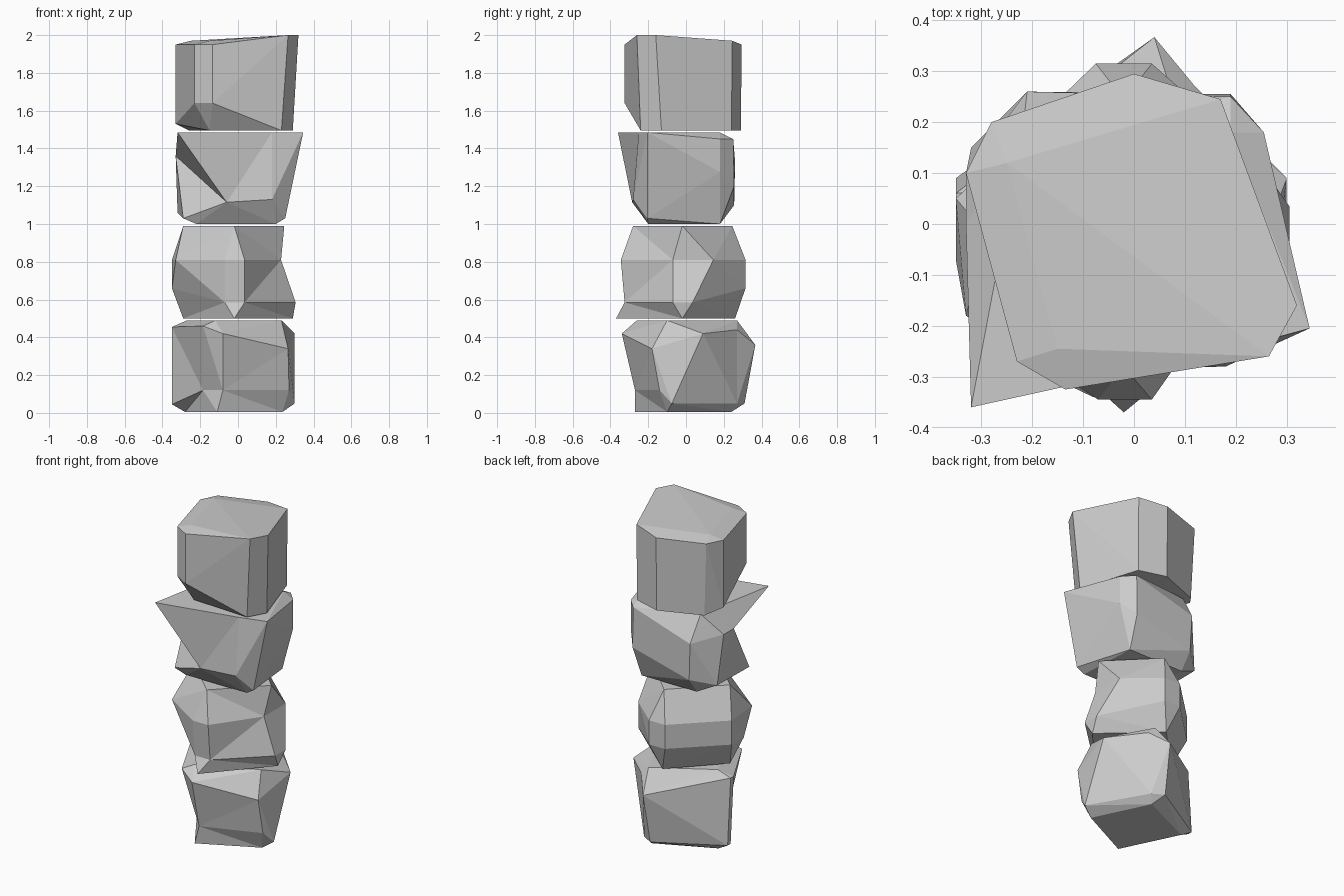
import bpy, bmesh, math
from mathutils import Vector

if "Cube" in bpy.data.objects:
    bpy.data.objects.remove(bpy.data.objects["Cube"])


def finish(name, bm):
    bmesh.ops.dissolve_limit(bm, angle_limit=math.radians(3),
                             verts=bm.verts, edges=bm.edges)
    bmesh.ops.recalc_face_normals(bm, faces=bm.faces)
    me = bpy.data.meshes.new(name)
    bm.to_mesh(me)
    bm.free()
    ob = bpy.data.objects.new(name, me)
    bpy.context.collection.objects.link(ob)


def level(z, *xy):
    return [(x, y, z) for x, y in xy]


def twice(ring):
    """Four single corners doubled, to meet a ring of eight split corners."""
    return [p for p in ring for _ in range(2)]


def lofted_stone(name, rings):
    """Stone skinned over rings of eight points (front, right, back, left)."""
    bm = bmesh.new()
    vs = [[bm.verts.new(p) for p in ring] for ring in rings]
    for lo, hi in zip(vs, vs[1:]):
        for i in range(8):
            j = (i + 1) % 8
            bm.faces.new((lo[i], lo[j], hi[j], hi[i]))
    bm.faces.new(vs[0][::-1])
    bm.faces.new(vs[-1])
    bmesh.ops.remove_doubles(bm, verts=bm.verts, dist=0.001)
    bmesh.ops.triangulate(bm, faces=bm.faces, quad_method='SHORT_EDGE')
    finish(name, bm)


def hull_stone(name, rings):
    """Convex stone around all the ring points."""
    bm = bmesh.new()
    for ring in rings:
        for p in ring:
            bm.verts.new(p)
    bmesh.ops.convex_hull(bm, input=bm.verts)
    loose = [v for v in bm.verts if not v.link_faces]
    bmesh.ops.delete(bm, geom=loose, context='VERTS')
    finish(name, bm)


# bottom stone: turned block with split, chipped corners
lofted_stone("bottom_stone", [
    twice(level(.005, (-.11, -.27), (.235, -.1), (.07, .24), (-.28, .08))),
    [(-.185, -.14, .12), (-.08, -.27, .12), (.27, -.14, .12), (.3, -.075, .05),
     (.1, .27, .05), (.03, .31, .05), (-.35, .09, .045), (-.35, .06, .045)],
    [(-.185, -.29, .46), (-.08, -.34, .42), (.265, -.18, .34), (.3, .09, .42),
     (.12, .27, .44), (.04, .367, .36), (-.35, .06, .455), (-.35, .03, .455)],
    twice(level(.49, (-.12, -.26), (.23, -.1), (.07, .27), (-.27, .07))),
])

# lower middle stone: diamond plan with split corners and a dented right side
lofted_stone("lower_middle_stone", [
    twice(level(.50, (-.02, -.37), (.29, -.02), (-.02, .26), (-.29, -.02))),
    [(-.07, -.325, .585), (.035, -.325, .585), (.305, -.07, .585),
     (.305, .035, .585), (.035, .315, .66), (-.075, .315, .66),
     (-.35, .05, .66), (-.35, -.07, .66)],
    level(.81, (-.07, -.345), (.035, -.345), (.228, -.07), (.228, .145),
          (.035, .315), (-.075, .315), (-.35, .05), (-.33, -.18)),
    twice(level(.99, (-.02, -.28), (.245, -.02), (-.02, .245), (-.29, -.02))),
])

# upper middle stone: overhanging pointed front corners, undercut on the left
spike = (-.32, -.36, 1.485)
lofted_stone("upper_middle_stone", [
    twice(level(1.0, (-.22, -.2), (.2, -.2), (.18, .18), (-.2, .18))),
    [(-.29, -.21, 1.03), (-.06, -.285, 1.115), (.18, -.28, 1.13),
     (.25, -.205, 1.03), (.255, .18, 1.275), (.19, .255, 1.2),
     (-.2, .255, 1.1), (-.32, .15, 1.06)],
    [(-.33, .0, 1.36), spike, (.18, -.25, 1.485), (.345, -.205, 1.485),
     (.255, .18, 1.45), (.19, .25, 1.45), (-.21, .26, 1.33), (-.33, .1, 1.36)],
    [spike, spike, (.18, -.25, 1.485), (.345, -.205, 1.485)]
    + twice(level(1.485, (.19, .18), (-.22, .17))),
])

# top stone: convex block with a sloping top
hull_stone("top_stone", [
    level(1.495, (.23, -.24), (.29, -.13), (.17, .24), (0, .29),
          (-.26, .19), (-.15, -.22)),
    level(1.53, (-.33, .1)),
    level(1.64, (-.23, -.27), (-.135, -.325)),
    level(1.95, (-.23, -.27), (-.135, -.325), (-.33, .1), (-.28, .2), (0, .295)),
    level(1.97, (.17, .245), (-.15, -.245), (-.25, .12)),
    level(2.0, (.265, -.26), (.32, -.16)),
])
